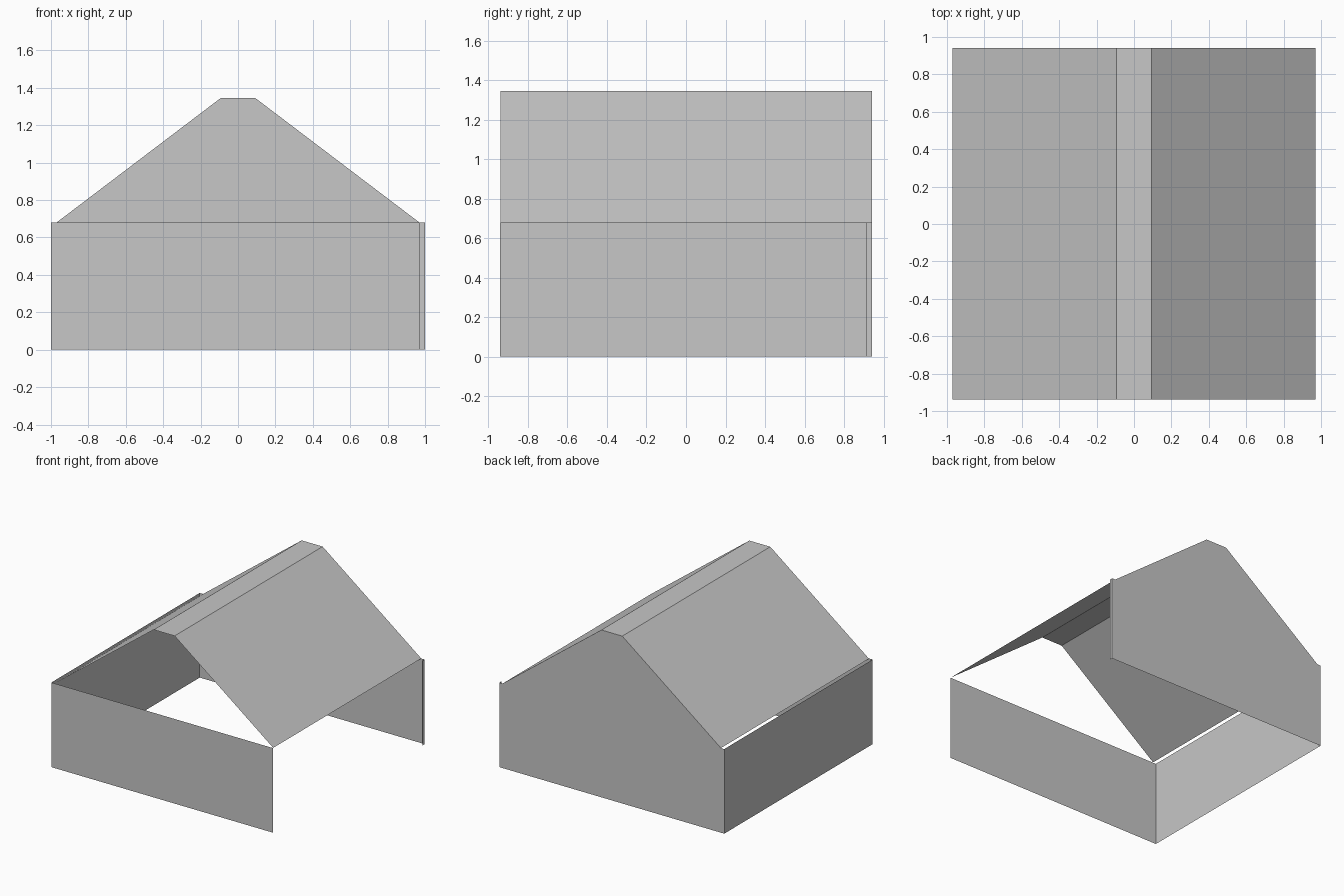
import bpy
import bmesh
from mathutils import Vector

cube = bpy.data.objects.get("Cube")
if cube:
    bpy.data.objects.remove(cube, do_unlink=True)

# Overall dimensions
HALF_W, HALF_D = 1.0, 0.942
EAVE_X, EAVE_Z = 0.97, 0.68
RIDGE_X, RIDGE_Z = 0.093, 1.345
RETURN = 0.027

grey = bpy.data.materials.new("plain grey")
grey.use_nodes = True
grey.diffuse_color = (0.57, 0.57, 0.57, 1)
grey.node_tree.nodes["Principled BSDF"].inputs["Base Color"].default_value = grey.diffuse_color


def finish(name, bm):
    mesh = bpy.data.meshes.new(name)
    bm.to_mesh(mesh)
    bm.free()
    mesh.materials.append(grey)
    obj = bpy.data.objects.new(name, mesh)
    bpy.context.collection.objects.link(obj)
    return obj


def extruded_sheet(name, path, direction):
    """Sweep an open path along a direction into thin flat panels."""
    bm = bmesh.new()
    verts = [bm.verts.new(p) for p in path]
    edges = [bm.edges.new(pair) for pair in zip(verts, verts[1:])]
    result = bmesh.ops.extrude_edge_only(bm, edges=edges)
    moved = [g for g in result["geom"] if isinstance(g, bmesh.types.BMVert)]
    bmesh.ops.translate(bm, verts=moved, vec=Vector(direction))
    return finish(name, bm)


up = (0, 0, EAVE_Z)

# Low walls: front and closed side, with the other side left open
extruded_sheet("front_wall", [(-HALF_W, -HALF_D, 0), (EAVE_X, -HALF_D, 0)], up)
extruded_sheet("right_wall", [(-HALF_W, HALF_D, 0), (-HALF_W, -HALF_D, 0)], up)

# Narrow return at the open rear corner
extruded_sheet("left_corner_return",
               [(HALF_W, HALF_D - RETURN, 0), (HALF_W, HALF_D, 0)], up)

# Roof: two slopes and a flat ridge strip
slope = [(EAVE_X, EAVE_Z), (RIDGE_X, RIDGE_Z)]
roof_line = slope + [(-x, z) for x, z in reversed(slope)]
extruded_sheet("roof", [(x, -HALF_D + 0.004, z) for x, z in roof_line],
               (0, 2 * HALF_D - 0.004, 0))

# Full-height back gable
outline = [(HALF_W, 0), (HALF_W, EAVE_Z)] + roof_line + [(-HALF_W, EAVE_Z), (-HALF_W, 0)]
bm = bmesh.new()
bm.faces.new([bm.verts.new((x, HALF_D, z)) for x, z in reversed(outline)])
bmesh.ops.recalc_face_normals(bm, faces=bm.faces)
bm.normal_update()
if bm.faces[:][0].normal.y < 0:
    bmesh.ops.reverse_faces(bm, faces=bm.faces)
finish("back_gable", bm)
